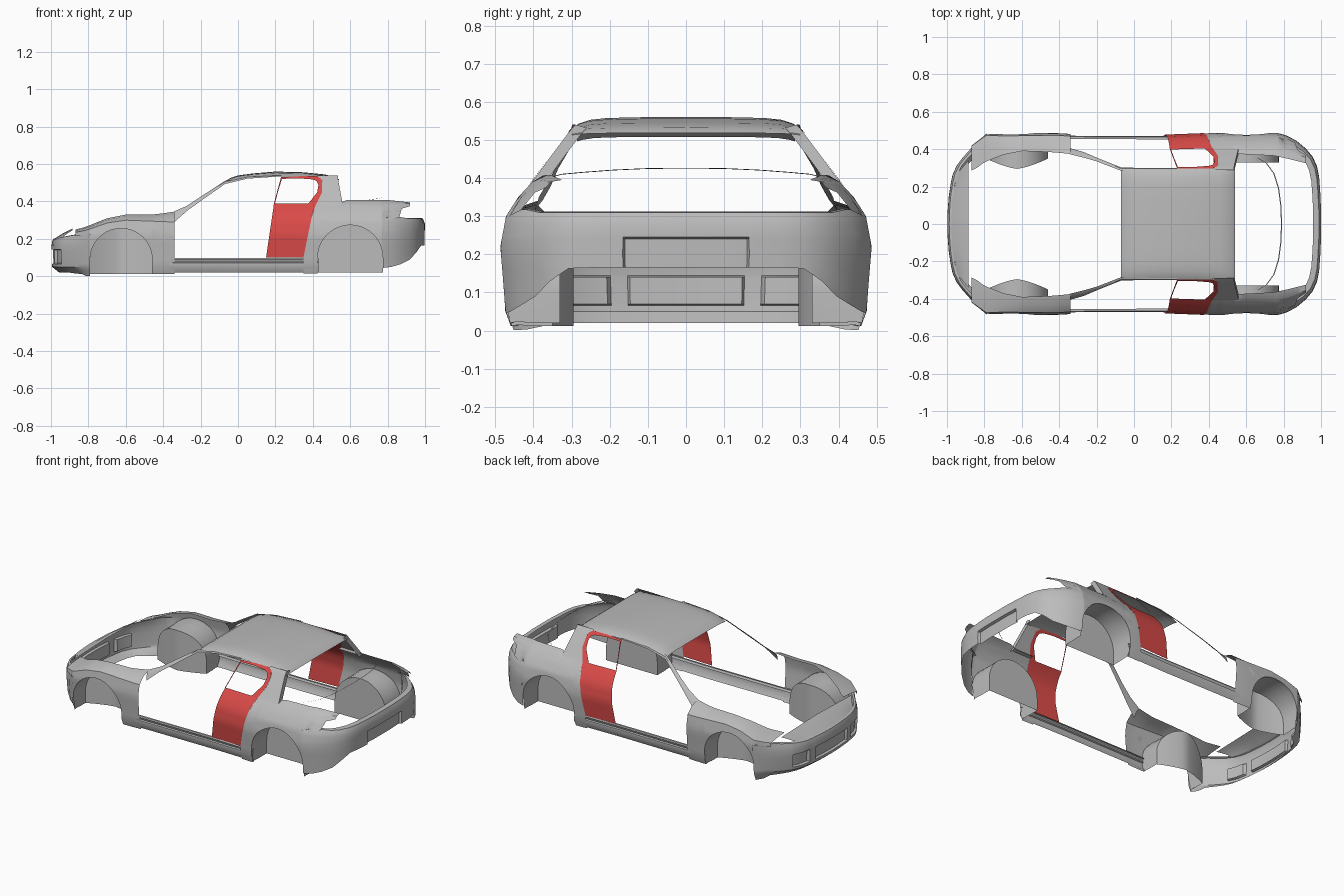
import bpy, bmesh, math

if "Cube" in bpy.data.objects:
    bpy.data.objects.remove(bpy.data.objects["Cube"])

def material(name, rgb):
    m = bpy.data.materials.new(name)
    m.diffuse_color = (*rgb, 1)
    m.use_nodes = True
    m.node_tree.nodes["Principled BSDF"].inputs["Base Color"].default_value = m.diffuse_color
    return m

GREY = material("body_grey", (0.5, 0.5, 0.5))
RED = material("door_red", (0.7, 0.07, 0.065))

def lerp(t, pts):
    """Piecewise-linear lookup."""
    if t <= pts[0][0]:
        return pts[0][1]
    for (a, u), (b, v) in zip(pts, pts[1:]):
        if t <= b:
            return u + (v - u) * (t - a) / (b - a)
    return pts[-1][1]

def span(a, b, n):
    return [a + (b - a) * i / n for i in range(n + 1)]

# body skin: half width from height, narrowed in plan at both ends
V = [(0, .455), (.05, .474), (.1, .477), (.22, .487), (.3, .472), (.35, .44),
     (.39, .403), (.45, .36), (.53, .300), (.56, .27)]
P = [(-.9, .81), (-.86, .875), (-.79, .985), (-.6, 1), (-.4, 1), (-.3, .985), (.15, .98),
     (.4, 1), (.77, 1), (.85, .95), (.93, .87)]

def W(x, z):
    return lerp(z, V) * lerp(x, P)

def loft(name, sections, mat=GREY):
    """Skin a list of equal-length sections, on both sides of the car."""
    bm = bmesh.new()
    for side in (1, -1):
        rows = [[bm.verts.new((x, side * y, z)) for x, y, z in s] for s in sections]
        for r, q in zip(rows, rows[1:]):
            for i in range(len(r) - 1):
                f = (r[i], r[i + 1], q[i + 1], q[i])
                bm.faces.new(f if side == 1 else f[::-1])
    bmesh.ops.remove_doubles(bm, verts=bm.verts, dist=0.0005)
    bmesh.ops.dissolve_degenerate(bm, edges=bm.edges, dist=0.0004)
    bmesh.ops.recalc_face_normals(bm, faces=bm.faces)
    me = bpy.data.meshes.new(name)
    bm.to_mesh(me)
    bm.free()
    me.materials.append(mat)
    ob = bpy.data.objects.new(name, me)
    bpy.context.collection.objects.link(ob)
    bpy.ops.object.select_all(action='DESELECT')
    ob.select_set(True)
    bpy.context.view_layer.objects.active = ob
    bpy.ops.object.shade_smooth_by_angle(angle=math.radians(35))
    return ob

# wheel arches: centre x, centre z, radius, bottom z
FRONT = (-.625, .09, .166, .012)
REAR = (.60, .10, .174, .02)

def arch_z(x, arch):
    cx, cz, r, _ = arch
    return cz + math.sqrt(max(0, r * r - (x - cx) ** 2))

def arch_xs(arch):
    cx, _, r, _ = arch
    return [cx - r * math.cos(math.pi * i / 20) for i in range(21)]

def column(lo, hi, cz, n):
    """Heights with a fixed row at the arch centre."""
    mid = max(lo, cz)
    return span(lo, mid, 2) + span(mid, hi, n)[1:]

# front fenders
ZSH = [(-.86, .235), (-.8, .25), (-.7, .285), (-.6, .3), (-.34, .29)]
ZTOP = [(-.86, .25), (-.8, .27), (-.7, .31), (-.6, .33), (-.45, .33), (-.34, .345)]
YIN = [(-.86, .285), (-.8, .33), (-.7, .37), (-.6, .39), (-.45, .385), (-.34, .375)]
xs = [-.87, -.84, -.81, -.7913] + arch_xs(FRONT) + [-.4587, -.42, -.38, -.34]
secs = []
for x in xs:
    lo = .215 if x < -.8 else .09 if x < -.7911 else .012 if x > -.4589 else arch_z(x, FRONT)
    sh, zt, yi = lerp(x, ZSH), lerp(x, ZTOP), lerp(x, YIN)
    s = [(x, W(x, z), z) for z in column(lo, sh, .09, 7)]
    ys = s[-1][1]
    s += [(x, ys + (yi - ys) * .4, sh + (zt - sh) * .65), (x, yi, zt)]
    secs.append(s)
loft("front_fender", secs)

# rear quarters: front edge follows the door shut line
DOOR = [(.1, .35), (.25, .38), (.34, .4), (.385, .417), (.45, .45), (.51, .45), (.535, .42)]
YDECK = [(.55, .375), (.75, .365), (.84, .345), (.92, .325)]
xs = [.35, .375, .4, .4257] + arch_xs(REAR) + [.7743, .8, .83, .862, .876, .9, .92]
secs = []
for x in xs:
    lo = (.015 if x < .4259 else arch_z(x, REAR) if x < .775 else
          lerp(x, [(.8, .3), (.862, .315), (.876, .362), (.92, .375)]))
    s = []
    for z in column(lo, .39, .1, 9):
        end = lerp(z, [(.2, .43), (.3, .62)])
        xx = x + (lerp(z, DOOR) - .35) * max(0, (end - x) / (end - .35))
        s.append((xx, W(xx, z), z))
    xx, yy, zz = s[-1]
    s.append((xx, min(yy, lerp(xx, YDECK)), lerp(xx, [(.54, .39), (.58, .408), (.8, .408), (.92, .395)])))
    secs.append(s)
loft("rear_quarter", secs)

# rear roof pillars with an inner return
secs = []
for z in span(.385, .54, 10):
    a, b = lerp(z, DOOR), lerp(z, [(.385, .56), (.41, .555), (.52, .535)])
    s = [(x, W(x, z), z) for x in span(a, b, 4)]
    secs.append(s + [(b, s[-1][1] - .03, z - .008)])
loft("rear_pillar", secs)

# wheel housings: tunnel plus inner wall
def housing(name, arch, inner):
    cx, cz, r, bot = arch
    outline = [(cx - r, bot)] + [(x, arch_z(x, arch)) for x in arch_xs(arch)] + [(cx + r, bot)]
    secs = []
    for x, z in outline:
        yi = inner(abs(x - cx) / r)
        yo = W(x, z)
        secs.append([(x, yo, z), (x, yo - .02, z + .003), (x, (yo + yi) / 2, z),
                     (x, yi, z), (x, yi, (z + bot) / 2), (x, yi, bot)])
    loft(name, secs)

housing("front_wheel_housing", FRONT, lambda t: .295 + .055 * t ** 1.4)
housing("rear_wheel_housing", REAR, lambda t: .33)

# sills
loft("sill", [[(x, .457 * k, .02), (x, .474 * k, .05), (x, .474 * k, .072),
               (x, .466 * k, .076), (x, .472 * k, .09), (x, .469 * k, .097), (x, .457 * k, .097)]
              for x, k in ((-.46, 1), (-.3, .995), (.15, .99), (.43, 1))])

# rear doors: panel and window frame
loft("rear_door_panel", [[(x, W(x, z), z) for x in
                          span(lerp(z, [(.1, .15), (.385, .192)]), lerp(z, DOOR), 5)]
                         for z in span(.1, .388, 12)], RED)
outer = [(.191, .385), (.211, .46), (.23, .53), (.33, .535), (.42, .535), (.443, .523),
         (.45, .5), (.45, .45), (.418, .385)]
inner = [(.196, .385), (.216, .46), (.235, .521), (.33, .523), (.4, .518), (.42, .51),
         (.43, .49), (.424, .45), (.375, .387)]
loft("rear_door_frame", [[(x, W(x, z) + .002, z) for x, z in pair]
                         for pair in zip(outer, inner)], RED)

# roof
ROOF = [(-.07, .508), (-.04, .526), (0, .539), (.08, .55), (.2, .56), (.35, .556), (.46, .545),
        (.52, .532), (.54, .518)]
secs = []
for x, z in ROOF:
    e = lerp(x, [(-.07, .286), (.1, .294), (.54, .299)])
    drop = lerp(x, [(-.07, .012), (.2, .026), (.46, .02), (.54, .005)])
    secs.append([(x, e * t, z - drop * d)
                 for t, d in ((0, 0), (.4, .02), (.7, .1), (.85, .28), (.95, .65), (1, 1))])
loft("roof", secs)

# windscreen pillars running into the roof rails
rail_out = [(-.34, .405, .29), (-.27, .385, .352), (-.2, .355, .402), (-.07, .303, .493),
            (.05, .299, .522), (.23, .300, .534)]
rail_in = [(-.35, .375, .343), (-.27, .355, .378), (-.2, .335, .425), (-.07, .285, .510),
           (.05, .287, .533), (.23, .290, .540)]
loft("windscreen_pillar", [[o, ((o[0] + i[0]) / 2, (o[1] + i[1]) / 2 + .003, (o[2] + i[2]) / 2 + .003), i]
                           for o, i in zip(rail_out, rail_in)])

# bumpers: plan points carry x, y, lowest z, highest z
def bumper(name, plan, zs, shape, lip):
    secs = []
    for x, y, lo, hi in plan:
        s = []
        for z in zs:
            c = min(max(z, lo), hi)
            s.append((x + shape(y, c), y * lerp(c, V) / .485, c))
        secs.append(s + [lip(*s[-1])])
    loft(name, secs)

def rear_shape(y, z):
    inset = .015 if y < .163 and z < .242 else 0
    return -inset - lerp(z, [(.28, 0), (.31, .012)])

bumper("rear_bumper",
       [(.774, .485, .045, .305), (.82, .471, .05, .315), (.87, .444, .065, .318), (.92, .402, .09, .31),
        (.955, .36, .13, .31), (.978, .31, .163, .31), (.99, .25, .165, .31), (.996, .166, .165, .31),
        (.996, .16, .165, .31), (1, .08, .165, .31), (1, 0, .165, .31)],
       [.045, .08, .12, .165, .2, .24, .245, .28, .298, .318], rear_shape,
       lambda x, y, z: (x - lerp(x, [(.8, 0), (.95, .03)]), y - .01 if y > .01 else 0, z + .002))

def front_shape(y, z):
    back = lerp(z, [(.015, .05), (.05, .006), (.12, 0), (.18, .004), (.22, .02)]) * lerp(y, [(.4, 1), (.48, 0)])
    grille = y < .152 and .068 < z < .142
    vent = .205 < y < .315 and .068 < z < .142
    return back + (.015 if grille or vent else 0)

bumper("front_bumper",
       [(-.79, .481, .001, .222), (-.84, .443, .003, .225), (-.885, .395, .012, .222), (-.92, .355, .015, .216),
        (-.948, .317, .02, .21), (-.952, .31, .02, .21), (-.972, .265, .02, .205), (-.983, .21, .02, .2),
        (-.984, .2, .02, .2), (-.991, .155, .02, .2), (-.992, .149, .02, .2), (-.998, .07, .02, .2),
        (-1, 0, .02, .2)],
       [0, .03, .05, .066, .07, .14, .144, .17, .19, .21, .225], front_shape,
       lambda x, y, z: (x + .012, y * .98, z + .004))

# nose panel between the headlight openings
secs = []
for t in span(0, 1, 6):
    a = (lerp(t, [(0, -.978), (.5, -.972), (1, -.945)]), .27 * t, .203)
    b = (-.885, .34 * t, .255 - .01 * t)
    secs.append([(a[0] + (b[0] - a[0]) * u, a[1] + (b[1] - a[1]) * u,
                  a[2] + (b[2] - a[2]) * (u + .25 * u * (1 - u))) for u in span(0, 1, 4)])
loft("nose_panel", secs)

# thin trim hoop across the boot
loft("boot_trim", [[(x, y, z), (x + .006, y, z + .002)] for x, y, z in
                   ((.66, .352, .402), (.705, .325, .409), (.745, .27, .414), (.77, .19, .42),
                    (.782, .1, .424), (.786, 0, .425))])
